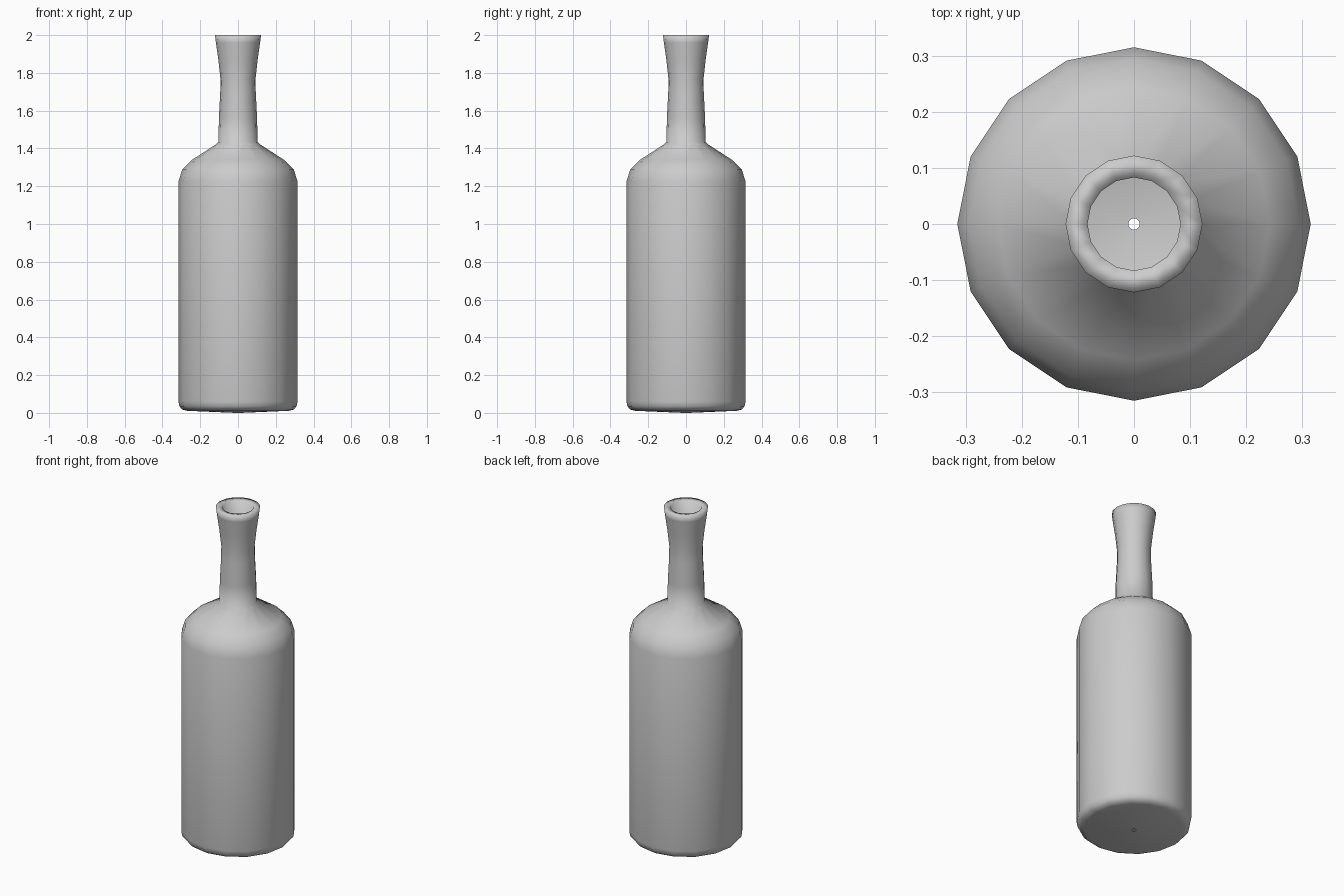
import bpy, bmesh, math

if "Cube" in bpy.data.objects:
    bpy.data.objects.remove(bpy.data.objects["Cube"])

SIDES = 16

# Half-section (radius, height): underside, body, shoulder, neck, lip, then the inside
outer = [(0.012, 0.0), (0.27, 0.011), (0.295, 0.018), (0.31, 0.035), (0.315, 0.06),
         (0.315, 1.225), (0.295, 1.29), (0.243, 1.34), (0.104, 1.43),
         (0.101, 1.56), (0.094, 1.70), (0.093, 1.77), (0.104, 1.87),
         (0.117, 1.96), (0.122, 2.0)]
inner = [(0.083, 1.995), (0.083, 1.76), (0.085, 1.45), (0.23, 1.325),
         (0.28, 1.28), (0.30, 1.22), (0.30, 0.06), (0.275, 0.028), (0.010, 0.015)]


def lathe(name, profile, sides):
    """Spin an open profile around z into a smooth-shaded object."""
    bm = bmesh.new()
    rings = []
    for r, z in profile:
        rings.append([bm.verts.new((r * math.cos(2 * math.pi * i / sides),
                                    r * math.sin(2 * math.pi * i / sides), z))
                      for i in range(sides)])
    for a, b in zip(rings, rings[1:]):
        for i in range(sides):
            j = (i + 1) % sides
            face = bm.faces.new((a[i], a[j], b[j], b[i]))
            face.smooth = True
    mesh = bpy.data.meshes.new(name)
    bm.to_mesh(mesh)
    bm.free()
    obj = bpy.data.objects.new(name, mesh)
    bpy.context.collection.objects.link(obj)
    return obj


# Hollow bottle with a tiny open hole at the centre of its base
lathe("bottle", outer + inner, SIDES)
